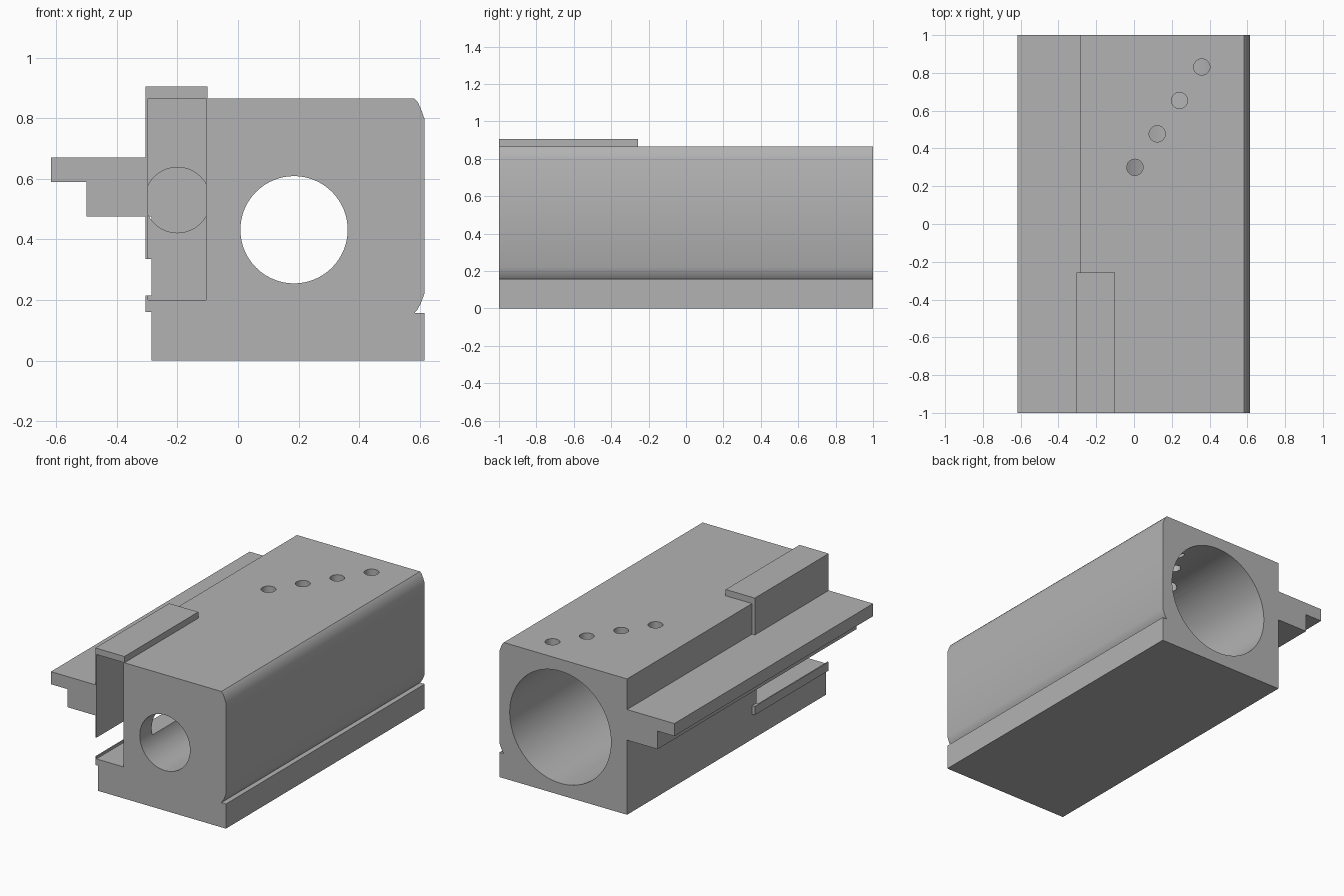
import bpy, bmesh, math
from mathutils import Matrix, Vector

if "Cube" in bpy.data.objects:
    bpy.data.objects.remove(bpy.data.objects["Cube"], do_unlink=True)

grey = bpy.data.materials.new("plain_grey")
grey.use_nodes = True
COLOUR = (0.45, 0.45, 0.45, 1)
grey.diffuse_color = COLOUR
grey.node_tree.nodes["Principled BSDF"].inputs["Base Color"].default_value = COLOUR


def add_object(name, bm):
    bmesh.ops.recalc_face_normals(bm, faces=bm.faces)
    mesh = bpy.data.meshes.new(name)
    bm.to_mesh(mesh)
    bm.free()
    mesh.materials.append(grey)
    obj = bpy.data.objects.new(name, mesh)
    bpy.context.collection.objects.link(obj)
    return obj


def extrude_profile(name, points, y0, y1):
    bm = bmesh.new()
    face = bm.faces.new([bm.verts.new((x, y0, z)) for x, z in points])
    new = bmesh.ops.extrude_face_region(bm, geom=[face])["geom"]
    moved = [v for v in new if isinstance(v, bmesh.types.BMVert)]
    bmesh.ops.translate(bm, verts=moved, vec=(0, y1 - y0, 0))
    return add_object(name, bm)


def box(name, x, y, z):
    return extrude_profile(name, [(x[0], z[0]), (x[1], z[0]), (x[1], z[1]), (x[0], z[1])], *y)


def cylinder(name, start, end, radius, sides=64):
    a, b = Vector(start), Vector(end)
    turn = (b - a).to_track_quat("Z", "Y").to_matrix().to_4x4()
    bm = bmesh.new()
    bmesh.ops.create_cone(bm, cap_ends=True, segments=sides, radius1=radius, radius2=radius,
                          depth=(b - a).length, matrix=Matrix.Translation((a + b) / 2) @ turn)
    return add_object(name, bm)


def combine(target, tool, operation):
    tool.hide_render = True
    mod = target.modifiers.new(operation, "BOOLEAN")
    mod.operation, mod.solver, mod.object = operation, "EXACT", tool
    bpy.context.view_layer.objects.active = target
    bpy.ops.object.modifier_apply(modifier=mod.name)
    bpy.data.objects.remove(tool, do_unlink=True)


# Housing with eased top edge, side groove and stepped side rail
SIDE = -0.285
housing = extrude_profile("housing", [
    (SIDE, 0), (0.615, 0), (0.615, 0.157), (0.583, 0.157), (0.592, 0.168), (0.604, 0.19),
    (0.615, 0.22), (0.615, 0.80), (0.605, 0.828), (0.594, 0.853), (0.583, 0.865),
    (SIDE, 0.865), (SIDE, 0.67), (-0.618, 0.67), (-0.618, 0.59), (-0.50, 0.59),
    (-0.50, 0.475), (SIDE, 0.475)], -1, 1)

# Front side plate, lower lip and top cover
COVER_Y = (-1, -0.257)
for name, right, z in [("side_plate", -0.2, (0.335, 0.88)), ("lower_lip", -0.2, (0.16, 0.215)),
                       ("top_cover", -0.1, (0.80, 0.905))]:
    combine(housing, box(name, (-0.305, right), COVER_Y, z), "UNION")

# Open front pocket with a blind round recess and an inner side port
combine(housing, box("pocket_cutter", (-0.297, -0.105), (-1.1, -0.30), (0.20, 0.865)), "DIFFERENCE")
combine(housing, cylinder("recess_cutter", (-0.2, -0.4, 0.53), (-0.2, -0.2, 0.53), 0.108), "DIFFERENCE")
combine(housing, box("port_cutter", (-0.2, 0.1), (-0.88, -0.35), (0.39, 0.53)), "DIFFERENCE")

# Stepped bore
BORE_X, BORE_Z = 0.185, 0.432
for radius, y0, y1 in [(0.177, -1.1, 0), (0.357, -0.1, 1.1)]:
    combine(housing, cylinder("bore_cutter", (BORE_X, y0, BORE_Z), (BORE_X, y1, BORE_Z), radius, 96),
            "DIFFERENCE")

# Diagonal row of holes through the top into the bore
for i in range(4):
    x, y = 0.005 + 0.118 * i, 0.30 + 0.177 * i
    combine(housing, cylinder("top_hole_cutter", (x, y, 0.6), (x, y, 1), 0.043, 32), "DIFFERENCE")

bpy.ops.object.select_all(action="DESELECT")
housing.select_set(True)
bpy.context.view_layer.objects.active = housing
bpy.ops.object.shade_smooth_by_angle(angle=math.radians(25))
